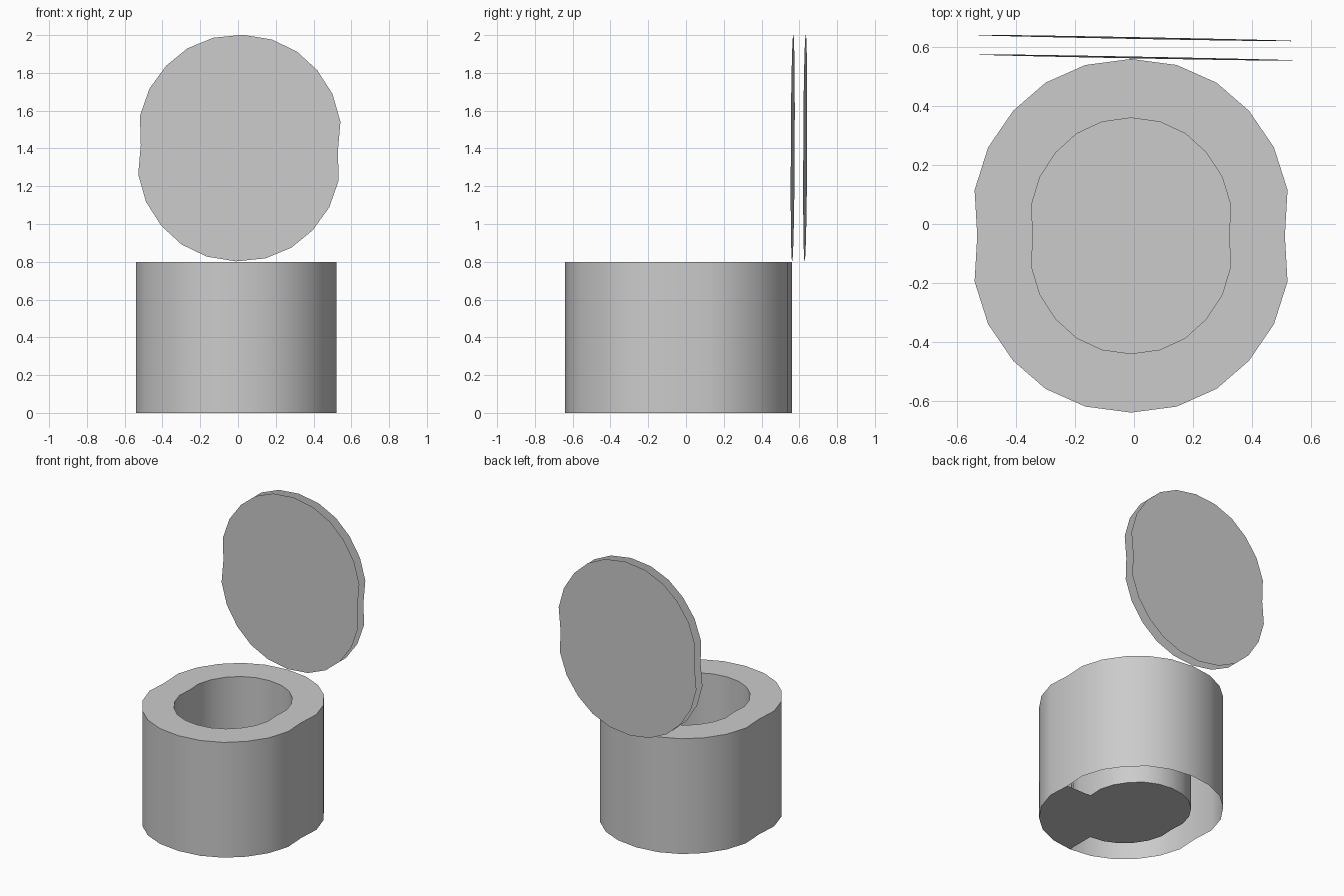
import bpy, bmesh, math
from mathutils import Matrix, Vector

if "Cube" in bpy.data.objects:
    bpy.data.objects.remove(bpy.data.objects["Cube"])

grey = bpy.data.materials.new("plain_grey")
grey.diffuse_color = (0.6, 0.6, 0.6, 1)
grey.use_nodes = True
grey.node_tree.nodes["Principled BSDF"].inputs["Base Color"].default_value = grey.diffuse_color

# Quarter outline: half widths at 15 degree steps, slightly narrower than deep
WIDTH = [0, 0.155, 0.29, 0.40, 0.485, 0.531, 0.522]
DEPTH = 0.60
CX, CY = -0.01, -0.04
TOP = 0.80


def outline(sx=1.0, sy=1.0):
    """24-sided oval, anticlockwise, starting at +x."""
    pts = []
    for i in range(24):
        a = math.radians(15 * i)
        step = round(abs(math.degrees(math.asin(round(math.cos(a), 9)))) / 15)
        x = math.copysign(WIDTH[step], math.cos(a))
        pts.append((x * sx, DEPTH * math.sin(a) * sy))
    return pts


def finish(name, bm, smooth=False):
    mesh = bpy.data.meshes.new(name)
    bm.to_mesh(mesh)
    bm.free()
    mesh.materials.append(grey)
    ob = bpy.data.objects.new(name, mesh)
    bpy.context.collection.objects.link(ob)
    if smooth:
        bpy.ops.object.select_all(action='DESELECT')
        ob.select_set(True)
        bpy.context.view_layer.objects.active = ob
        bpy.ops.object.shade_smooth_by_angle(angle=math.radians(35))
    return ob


# Pot: outer wall, rim, inner wall and floor, with an open underside
bm = bmesh.new()
def ring(z, sx=1.0, sy=1.0):
    return [bm.verts.new((CX + x, CY + y, z)) for x, y in outline(sx, sy)]

inner = (0.637, 2 / 3)
loops = [ring(0), ring(TOP), ring(TOP, *inner), ring(0, *inner)]
for lo, hi in zip(loops, loops[1:]):
    for i in range(24):
        j = (i + 1) % 24
        bm.faces.new((lo[i], lo[j], hi[j], hi[i]))
bm.faces.new(loops[3])
# One quarter of the underside is closed
for i in range(18, 24):
    j = (i + 1) % 24
    bm.faces.new((loops[0][j], loops[0][i], loops[3][i], loops[3][j]))
finish("pot", bm, smooth=True)


# Lid: two thin parallel oval sheets standing upright behind the pot
def lid_sheet(name, y, front):
    bm = bmesh.new()
    turn = Matrix.Rotation(math.radians(1.7), 3, 'Y')
    verts = []
    for px, pz in outline():
        p = turn @ Vector((px, 0, pz))
        verts.append(bm.verts.new((0.007 + p.x, y - 0.019 * p.x + 0.005 * p.z,
                                   1.402 + p.z)))
    bm.faces.new(verts if front else verts[::-1])
    finish(name, bm)


lid_sheet("lid_inner_sheet", 0.565, True)
lid_sheet("lid_outer_sheet", 0.631, False)
